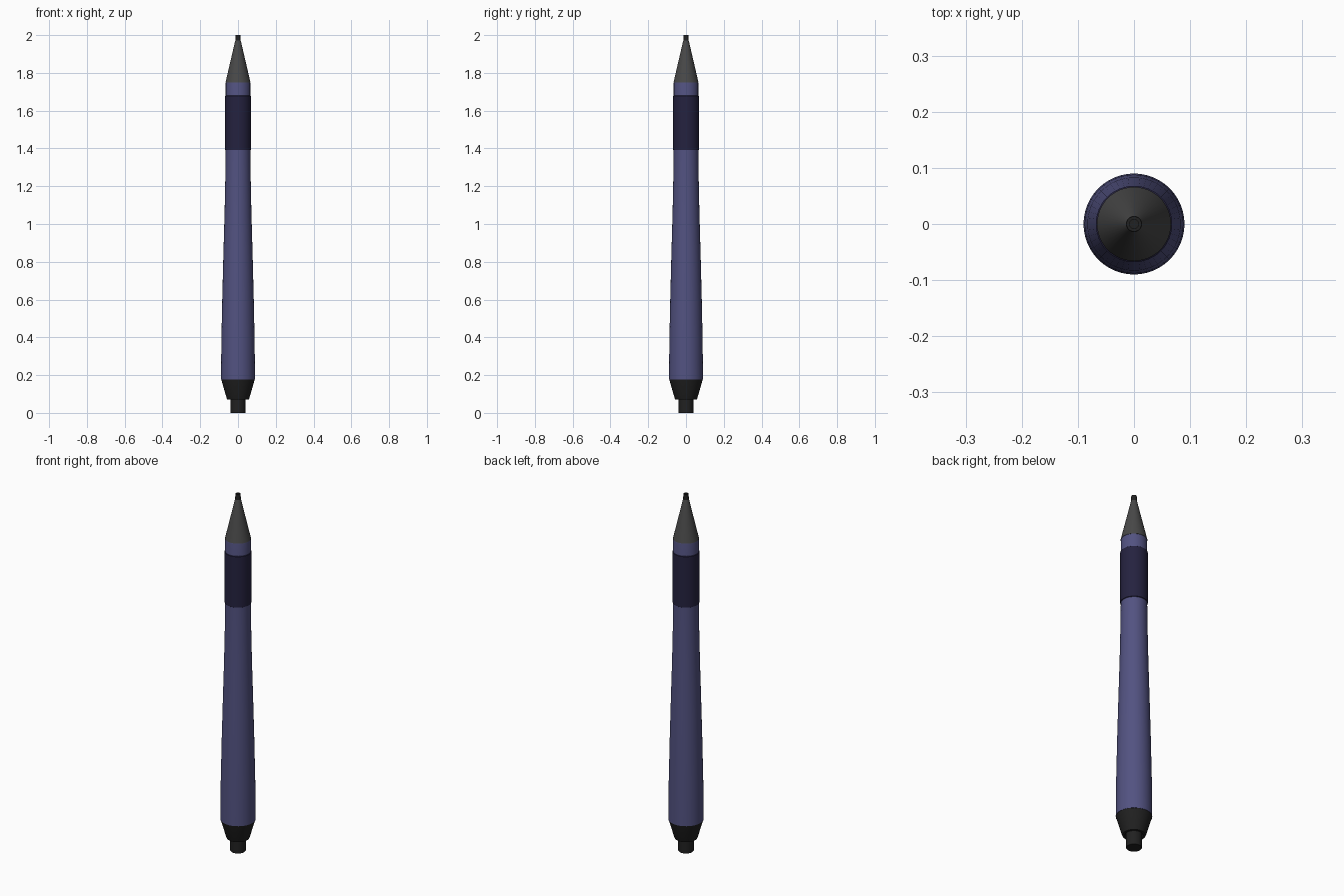
import bpy, bmesh, math

if "Cube" in bpy.data.objects:
    bpy.data.objects.remove(bpy.data.objects["Cube"])

SIDES = 48

def material(name, rgb):
    m = bpy.data.materials.new(name)
    m.diffuse_color = (*rgb, 1)
    m.use_nodes = True
    m.node_tree.nodes["Principled BSDF"].inputs["Base Color"].default_value = m.diffuse_color
    return m

def lathe(name, profile, mat):
    """Revolve (radius, z) points around z; open ends are capped."""
    bm = bmesh.new()
    rings = [[bm.verts.new((r * math.cos(2 * math.pi * i / SIDES),
                            r * math.sin(2 * math.pi * i / SIDES), z))
              for i in range(SIDES)] for r, z in profile]
    for a, b in zip(rings, rings[1:]):
        for i in range(SIDES):
            j = (i + 1) % SIDES
            bm.faces.new((a[i], a[j], b[j], b[i]))
    bm.faces.new(rings[0][::-1])
    bm.faces.new(rings[-1])
    mesh = bpy.data.meshes.new(name)
    bm.to_mesh(mesh)
    bm.free()
    ob = bpy.data.objects.new(name, mesh)
    bpy.context.collection.objects.link(ob)
    mesh.materials.append(mat)
    bpy.ops.object.select_all(action='DESELECT')
    ob.select_set(True)
    bpy.context.view_layer.objects.active = ob
    bpy.ops.object.shade_smooth_by_angle(angle=math.radians(25))
    return ob

blue = material("barrel_blue", (0.085, 0.085, 0.22))
navy = material("grip_navy", (0.018, 0.016, 0.05))
metal = material("dark_metal", (0.065, 0.065, 0.065))
black = material("black_plastic", (0.015, 0.015, 0.015))

# Push button and tapered end cap
lathe("push_button", [(0.038, 0), (0.040, 0.003), (0.040, 0.08)], black)
lathe("end_cap", [(0.045, 0.085), (0.045, 0.072), (0.057, 0.072),
                  (0.060, 0.078), (0.089, 0.178)], black)

# Barrel, narrowing gently towards the grip and ending in a collar
lathe("barrel", [(0.090, 0.177), (0.088, 0.38), (0.083, 0.62), (0.077, 0.85),
                 (0.071, 1.06), (0.067, 1.25), (0.065, 1.40),
                 (0.065, 1.745), (0.064, 1.75)], blue)

# Soft grip sleeve
lathe("grip", [(0.064, 1.39), (0.068, 1.393), (0.068, 1.677), (0.064, 1.68)], navy)

# Metal cone and hollow writing tip
lathe("nose_cone", [(0.066, 1.75), (0.016, 1.965), (0.014, 1.972)], metal)
lathe("writing_tip", [(0.0145, 1.968), (0.0135, 2.0), (0.008, 2.0), (0.008, 1.98)], black)
